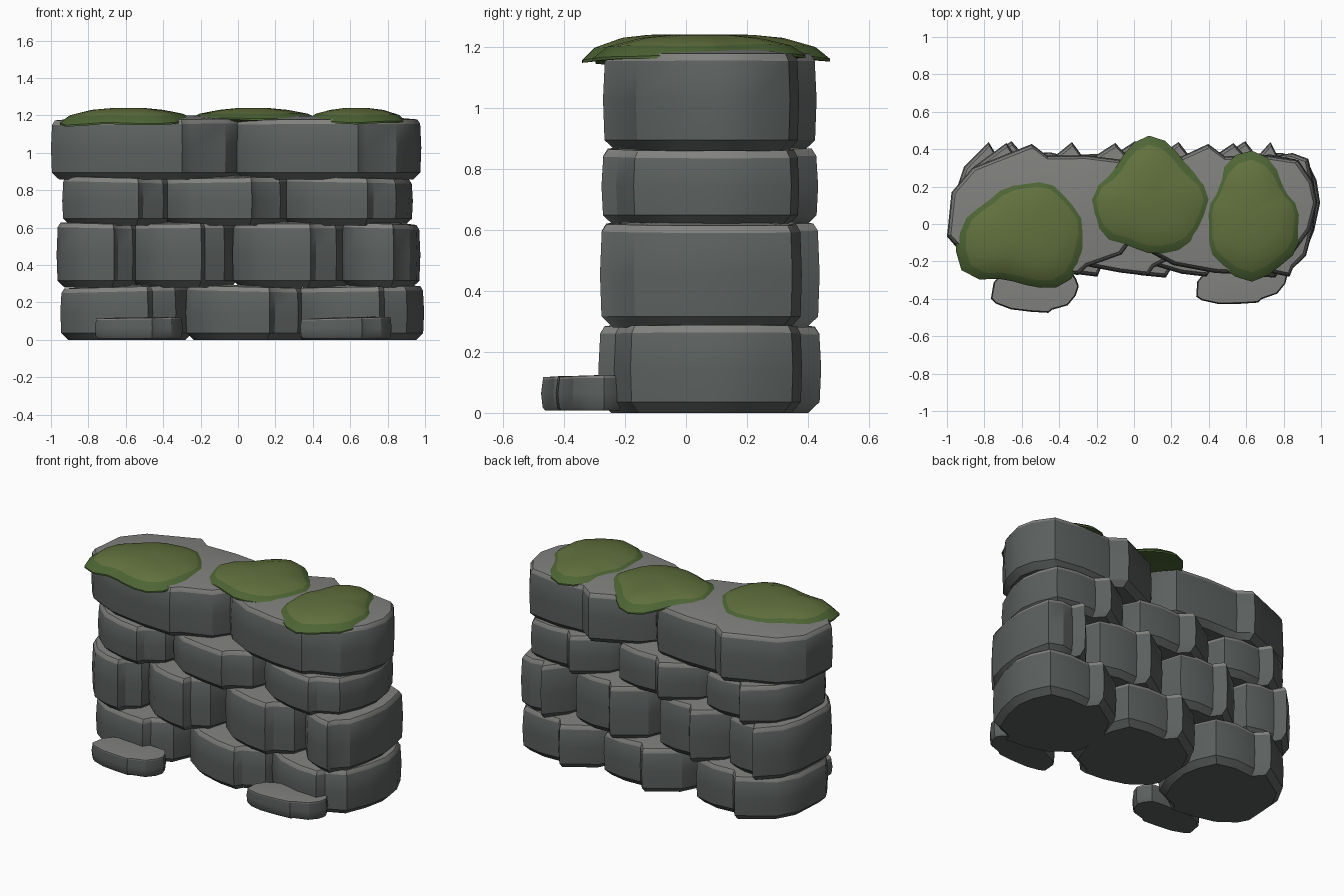
import bpy, bmesh, math, random

if "Cube" in bpy.data.objects:
    bpy.data.objects.remove(bpy.data.objects["Cube"])

random.seed(4)


def material(name, rgb):
    m = bpy.data.materials.new(name)
    m.diffuse_color = (*rgb, 1)
    m.use_nodes = True
    m.node_tree.nodes["Principled BSDF"].inputs["Base Color"].default_value = m.diffuse_color
    return m


STONE = material("stone_grey", (0.105, 0.117, 0.114))
STONE_TOP = material("stone_top_grey", (0.22, 0.222, 0.21))
MOSS = material("moss_green", (0.12, 0.165, 0.047))
MOSS_RIM = material("moss_rim_green", (0.075, 0.13, 0.035))


def loft(name, rings, mats, pick, angle=30):
    """Skin a stack of equal-length rings, cap both ends, pick a material per face."""
    bm = bmesh.new()
    loops = [[bm.verts.new(p) for p in ring] for ring in rings]
    n = len(loops[0])
    for k, (a, b) in enumerate(zip(loops, loops[1:])):
        for i in range(n):
            j = (i + 1) % n
            f = bm.faces.new((a[i], a[j], b[j], b[i]))
            f.material_index = pick(k)
    caps = [bm.faces.new(loops[0][::-1]), bm.faces.new(loops[-1])]
    caps[0].material_index = pick(0)
    caps[1].material_index = pick(len(rings) - 1)
    bmesh.ops.triangulate(bm, faces=caps)
    bmesh.ops.recalc_face_normals(bm, faces=bm.faces)
    me = bpy.data.meshes.new(name)
    bm.to_mesh(me)
    bm.free()
    for m in mats:
        me.materials.append(m)
    ob = bpy.data.objects.new(name, me)
    bpy.context.collection.objects.link(ob)
    bpy.ops.object.select_all(action='DESELECT')
    ob.select_set(True)
    bpy.context.view_layer.objects.active = ob
    bpy.ops.object.shade_smooth_by_angle(angle=math.radians(angle))
    return ob


# Shared stone footprint, with a chipped corner at front right and at the back
OUTLINE = [(1, .1), (.94, .42), (.79, .75), (.4, .83), (0, .81), (-.17, 1),
           (-.74, .64), (-.95, .25), (-1, -.42), (-.9, -.6), (-.55, -.85),
           (-.1, -.96), (.31, -1), (.39, -.87), (.74, -.7), (.92, -.3)]


def stone(name, cx, cy, hx, hy, z0, z1, rot=0.0, cut=.03, jitter=.012, crown=.012):
    pts = [(u + random.uniform(-jitter, jitter) * (abs(u) < .97),
            v + random.uniform(-jitter, jitter) * (abs(v) < .97)) for u, v in OUTLINE]
    c, s = math.cos(rot), math.sin(rot)
    tilt = random.uniform(-.01, .01)
    mid = (z0 + z1) / 2
    rings = []
    # bottom chamfer, slightly bulging sides, top chamfer, gently domed top
    for d, f, z in ((cut * 1.4, 1, z0), (.005, 1, z0 + cut * 1.2), (0, 1, mid),
                    (.006, 1, z1 - cut * .8 - crown), (cut * .7, 1, z1 - crown),
                    (cut, .55, z1)):
        ring = []
        for u, v in pts:
            x, y = u * (hx - d) * f, v * (hy - d) * f
            dz = tilt * u * f if z > mid else 0
            ring.append((cx + x * c - y * s, cy + x * s + y * c, z + dz))
        rings.append(ring)
    return loft(name, rings, (STONE, STONE_TOP), lambda k: int(k >= 3))


# Wall courses: (bottom, top, half depth, [(centre x, half width)])
COURSES = [
    (0, .292, .365, [(-.595, .355), (.065, .345), (.65, .345)]),
    (.28, .63, .36, [(-.735, .235), (-.285, .285), (.29, .32), (.765, .21)]),
    (.612, .875, .355, [(-.63, .31), (-.04, .36), (.59, .345)]),
    (.858, 1.197, .35, [(-.46, .54), (.485, .495)]),
]
for r, (z0, z1, hy, stones) in enumerate(COURSES):
    for i, (cx, hx) in enumerate(stones):
        stone(f"course_{r + 1}_stone_{i + 1}", cx, .078, hx, hy, z0, z1,
              crown=.02 if r == 3 else .01)

# Flat stones fallen at the foot of the wall
for side, x, y, hx, hy, rot in (("left", -.53, -.345, .235, .13, 0),
                                ("right", .575, -.31, .25, .12, .12)):
    stone("foot_stone_" + side, x, y, hx, hy, .008, .12, rot, cut=.009, crown=.004)


def moss(name, cx, cy, radii):
    """Domed patch with a wavy outline given by a radius every 30 degrees."""
    n = len(radii)
    rr = []
    for i in range(n):
        p, a, b, q = (radii[(i + k) % n] for k in (-1, 0, 1, 2))
        rr += [a, (9 * (a + b) - p - q) / 16]

    def ring(f, height, drop=0.0):
        out = []
        for i, r in enumerate(rr):
            t = math.pi * i / n
            r = r * 1.03 + .008 * math.sin(7 * t)
            x, y = cx + r * f * math.cos(t), cy + r * f * math.sin(t)
            droop = .14 * max(0, abs(y - .08) - .2) + .12 * max(0, abs(x) - .75)
            out.append((x, y, height - droop * drop))
        return out

    # underside lip, dark rim, light dome
    rings = [ring(.8, 1.165, .5), ring(1, 1.178, 1), ring(1, 1.187, 1), ring(.86, 1.209, .5),
             ring(.55, 1.229), ring(.25, 1.239), ring(.06, 1.24)]
    return loft(name, rings, (MOSS, MOSS_RIM), lambda k: int(k < 3))


moss("moss_left", -.58, -.05,
     [.32, .31, .3, .28, .26, .29, .36, .38, .28, .26, .33, .32])
moss("moss_middle", .08, .13,
     [.33, .28, .28, .34, .26, .25, .32, .31, .27, .27, .31, .31])
moss("moss_right", .63, .05,
     [.26, .23, .26, .34, .28, .23, .24, .27, .32, .34, .31, .28])
